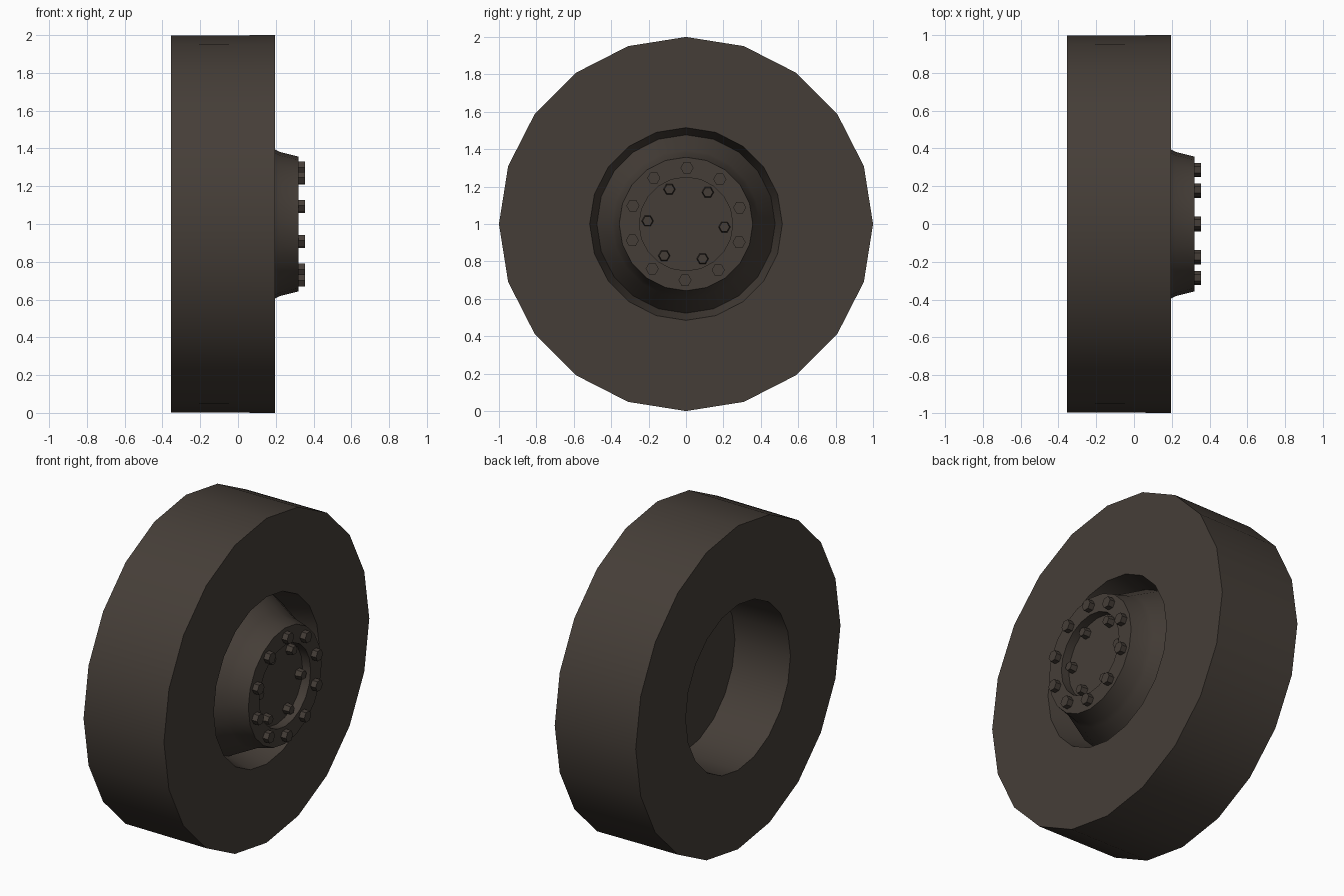
import bpy, bmesh, math
from mathutils import Matrix

if "Cube" in bpy.data.objects:
    bpy.data.objects.remove(bpy.data.objects["Cube"])

mat = bpy.data.materials.new("dark rubber brown")
mat.diffuse_color = (0.06, 0.048, 0.039, 1)
mat.use_nodes = True
mat.node_tree.nodes["Principled BSDF"].inputs["Base Color"].default_value = mat.diffuse_color


def finish(bm, name):
    bmesh.ops.remove_doubles(bm, verts=bm.verts, dist=1e-5)
    bmesh.ops.recalc_face_normals(bm, faces=bm.faces)
    me = bpy.data.meshes.new(name)
    bm.to_mesh(me)
    bm.free()
    ob = bpy.data.objects.new(name, me)
    bpy.context.collection.objects.link(ob)
    ob.location = (0, 0, 1)
    me.materials.append(mat)
    bpy.ops.object.select_all(action='DESELECT')
    ob.select_set(True)
    bpy.context.view_layer.objects.active = ob
    bpy.ops.object.shade_smooth_by_angle(angle=math.radians(30))


def lathe(name, profile, closed=False, n=20):
    """Turn an (x, radius) profile round the x axis; open ends are capped."""
    bm = bmesh.new()
    rings = [[bm.verts.new((x, r * math.cos(2 * math.pi * i / n),
                            r * math.sin(2 * math.pi * i / n))) for i in range(n)]
             for x, r in profile]
    pairs = list(zip(rings, rings[1:]))
    if closed:
        pairs.append((rings[-1], rings[0]))
    else:
        bm.faces.new(rings[0])
        bm.faces.new(rings[-1])
    for a, b in pairs:
        for i in range(n):
            j = (i + 1) % n
            bm.faces.new((a[i], a[j], b[j], b[i]))
    finish(bm, name)


def bolts(name, count, ring, start, x0, x1, r0, r1):
    """Ring of hexagonal bolt heads along x."""
    bm = bmesh.new()
    for k in range(count):
        a = math.radians(start + 360 * k / count)
        m = (Matrix.Translation(((x0 + x1) / 2, ring * math.cos(a), ring * math.sin(a)))
             @ Matrix.Rotation(math.pi / 2, 4, 'Y'))
        bmesh.ops.create_cone(bm, cap_ends=True, segments=6, radius1=r0,
                              radius2=r1, depth=x1 - x0, matrix=m)
    finish(bm, name)


# tyre with open barrel at the back and tapered recess at the front
lathe("tyre", [(-0.355, 0.997), (0.195, 1.0), (0.195, 0.515),
               (0.03, 0.475), (0.02, 0.505), (-0.355, 0.51)], closed=True)

# hub: back plate, flared cone, bolt flange and sunken centre
lathe("hub", [(0.02, 0.505), (0.03, 0.48), (0.195, 0.395), (0.22, 0.382),
              (0.32, 0.357), (0.32, 0.25), (0.265, 0.25)])

# outer and inner bolt circles
bolts("wheel_bolts", 10, 0.30, 89, 0.315, 0.355, 0.035, 0.035)
bolts("centre_bolts", 6, 0.206, 55.5, 0.26, 0.305, 0.033, 0.027)
